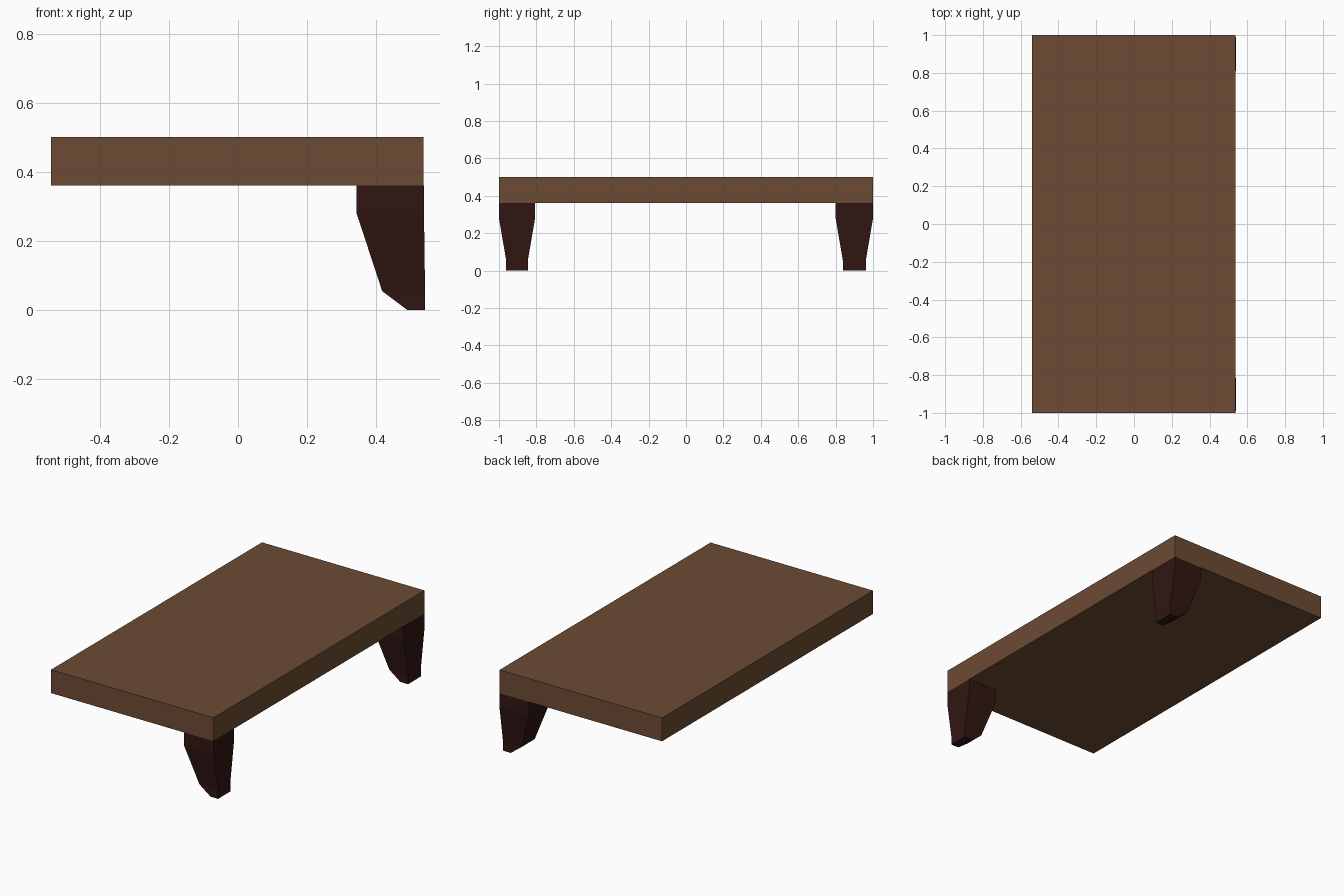
import bpy
import bmesh

if "Cube" in bpy.data.objects:
    bpy.data.objects.remove(bpy.data.objects["Cube"])


def material(name, color):
    mat = bpy.data.materials.new(name)
    mat.diffuse_color = color
    mat.use_nodes = True
    mat.node_tree.nodes["Principled BSDF"].inputs["Base Color"].default_value = mat.diffuse_color
    return mat


def loft(name, rings, mat):
    """Stack rectangular rings (z, x0, x1, y0, y1) into a closed solid."""
    bm = bmesh.new()
    loops = [[bm.verts.new(p) for p in ((x0, y0, z), (x1, y0, z), (x1, y1, z), (x0, y1, z))]
             for z, x0, x1, y0, y1 in rings]
    for low, high in zip(loops, loops[1:]):
        for i in range(4):
            j = (i + 1) % 4
            bm.faces.new((low[i], low[j], high[j], high[i]))
    bm.faces.new(loops[0][::-1])
    bm.faces.new(loops[-1])
    bmesh.ops.recalc_face_normals(bm, faces=bm.faces)
    mesh = bpy.data.meshes.new(name)
    bm.to_mesh(mesh)
    bm.free()
    mesh.materials.append(mat)
    obj = bpy.data.objects.new(name, mesh)
    bpy.context.collection.objects.link(obj)
    return obj


wood = material("brown_wood", (0.15, 0.07, 0.033, 1))
dark = material("dark_wood", (0.03, 0.008, 0.006, 1))

# Flat top slab
loft("table_top", [(0.36, -0.541, 0.537, -1, 1), (0.5, -0.541, 0.537, -1, 1)], wood)

# Tapered legs along the right edge: (z, inner x, outer x, taper 0..1)
profile = [(0, 0.49, 0.541, 1), (0.055, 0.417, 0.541, 1),
           (0.28, 0.343, 0.538, 0), (0.36, 0.343, 0.538, 0)]
for name, side, width in (("front_leg", -1, 0.193), ("back_leg", 1, 0.2)):
    rings = []
    for z, x0, x1, taper in profile:
        inset = 0.0385 * taper
        ys = sorted((side * (1 - inset), side * (1 - width + inset)))
        rings.append((z, x0, x1, *ys))
    loft(name, rings, dark)
